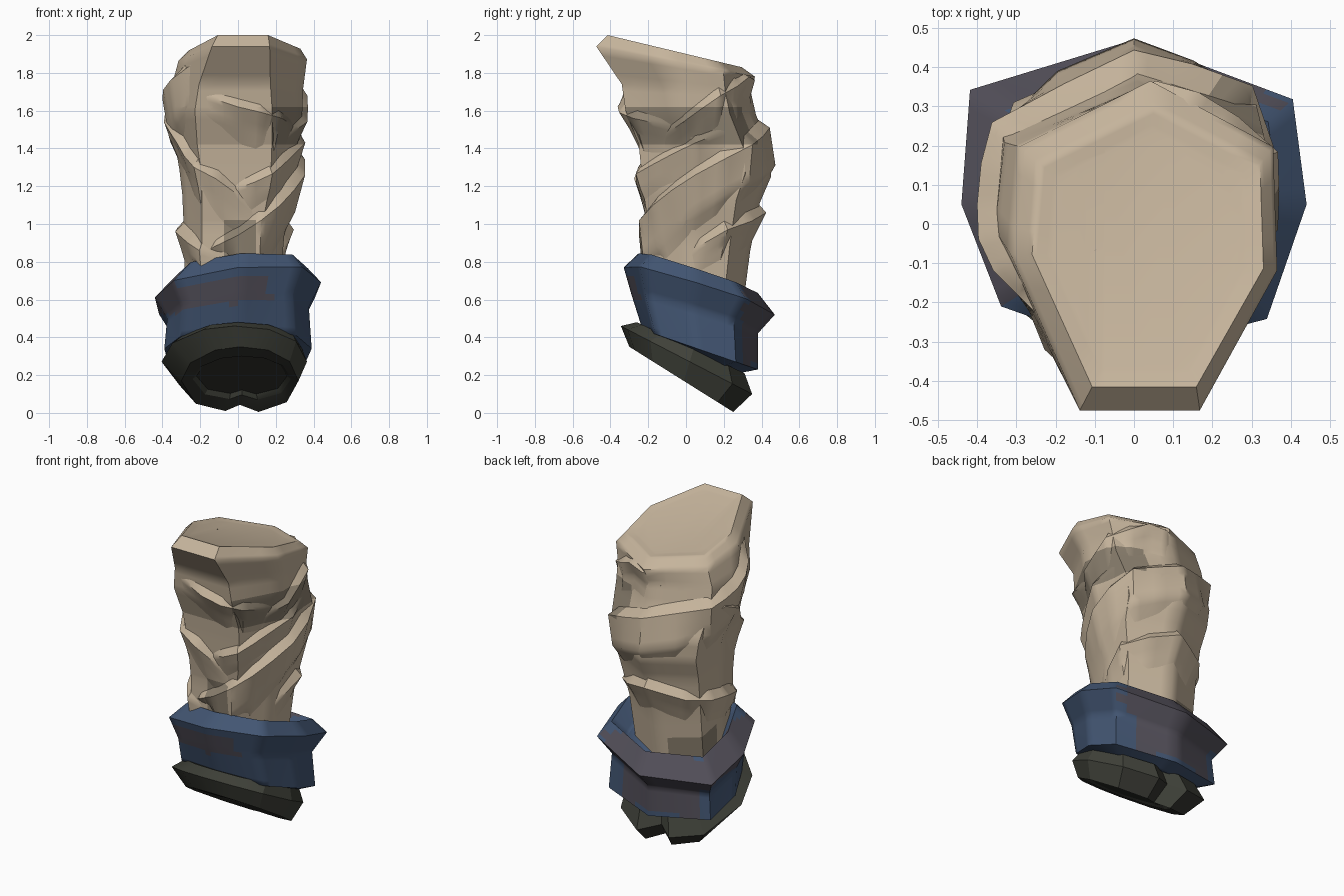
import bpy, bmesh, math
from mathutils import Vector
from mathutils.bvhtree import BVHTree

if "Cube" in bpy.data.objects:
    bpy.data.objects.remove(bpy.data.objects["Cube"])


def material(name, rgb):
    m = bpy.data.materials.new(name)
    m.diffuse_color = (*rgb, 1)
    m.use_nodes = True
    m.node_tree.nodes["Principled BSDF"].inputs["Base Color"].default_value = m.diffuse_color
    return m


TAN = material("tan cloth", (0.56, 0.455, 0.33))
BROWN = material("worn cloth", (0.27, 0.225, 0.165))
BLUE = material("blue cuff", (0.055, 0.092, 0.17))
GREY = material("worn cuff", (0.085, 0.078, 0.10))
DARK = material("dark sole", (0.05, 0.053, 0.041))
BLACK = material("sole underside", (0.033, 0.034, 0.028))


def finish(name, bm, mats, rule=None, angle=28, splits=()):
    for co, no in splits:  # clean borders for worn patches
        bmesh.ops.bisect_plane(bm, geom=bm.verts[:] + bm.edges[:] + bm.faces[:],
                               plane_co=co, plane_no=no)
    bmesh.ops.recalc_face_normals(bm, faces=bm.faces)
    if rule:
        for f in bm.faces:
            f.material_index = int(rule(f.calc_center_median(), f.normal))
    me = bpy.data.meshes.new(name)
    bm.to_mesh(me)
    bm.free()
    ob = bpy.data.objects.new(name, me)
    bpy.context.collection.objects.link(ob)
    for m in mats:
        me.materials.append(m)
    bpy.ops.object.select_all(action='DESELECT')
    ob.select_set(True)
    bpy.context.view_layer.objects.active = ob
    bpy.ops.object.shade_smooth_by_angle(angle=math.radians(angle))
    return ob


def loft(outline, rings, cuts=0):
    """Ring: centre x, front y, front z, back y, back z, half width,
    sideways slope, front widening."""
    bm = bmesh.new()
    loops = []
    for cx, yf, zf, yb, zb, rx, sx, fw in rings:
        loops.append([bm.verts.new((cx + u * rx * (fw if v < -.9 else 1),
                                    (yf + yb) / 2 + v * (yb - yf) / 2,
                                    (zf + zb) / 2 + v * (zb - zf) / 2 + sx * u))
                      for u, v in outline])
    n = len(outline)
    for a, b in zip(loops, loops[1:]):
        for i in range(n):
            j = (i + 1) % n
            bm.faces.new((a[i], a[j], b[j], b[i]))
    if cuts:
        bmesh.ops.subdivide_edges(bm, edges=bm.edges[:], cuts=cuts, use_grid_fill=True)
        bmesh.ops.holes_fill(bm, edges=[e for e in bm.edges if e.is_boundary], sides=0)
    else:
        bm.faces.new(loops[0])
        bm.faces.new(loops[-1])
    return bm


# Sole: tilted slab with a notched heel
SOLE = [(0, -1), (.48, -.9), (.85, -.55), (1, .05), (.8, .7), (.32, 1), (0, .78),
        (-.25, .97), (-.75, .75), (-1, .05), (-.85, -.5), (-.42, -.9)]
sole = loft(SOLE, [
    (.02, -.20, .30, .17, .10, .24, 0, 1),
    (.02, -.22, .30, .18, .07, .26, 0, 1),
    (.01, -.30, .35, .25, .005, .31, 0, 1),
    (-.02, -.345, .46, .35, .10, .385, 0, 1),
    (0, -.26, .48, .31, .21, .34, 0, 1)])
finish("sole", sole, [DARK, BLACK], lambda c, n: n.z < -.6)

# Cuff: flared eight-sided band, worn on its left, back and front
CUFF = [(1, -.05), (.92, .62), (0, 1), (-.95, .68), (-1, -.05),
        (-.77, -.7), (0, -1), (.77, -.78)]


def cuff_worn(c, n):
    if n.z > .75:
        return c.x < -.28 and c.y > -.15
    back = c.y > .30 and c.z > .26 and c.x < .36
    left = c.x < -.3 and c.z > .52 and c.y > -.2
    front = c.y < -.1 and -.36 < c.x < .17 and .58 + .1 * c.x < c.z < .71 + .12 * c.x
    return back or left or front


cuff = loft(CUFF, [
    (0, -.16, .42, .28, .21, .30, 0, 1),
    (0, -.23, .44, .38, .23, .39, 0, 1),
    (0, -.29, .63, .38, .42, .375, .03, 1),
    (0, -.33, .77, .47, .52, .44, .04, 1),
    (.02, -.25, .845, .38, .635, .35, .02, 1),
    (0, -.21, .78, .32, .56, .28, .01, 1)], cuts=5)
finish("cuff", cuff, [BLUE, GREY], cuff_worn, 58)

# Sleeve core: blunt front, pointed back, sloping closed top
SLEEVE = [(.42, -1), (1, -.15), (.97, .6), (.05, 1), (-.93, .6), (-1, -.05), (-.48, -1)]
PATCH = [((0, 0, z), (0, 0, 1)) for z in (1.42, 1.62, 1.02)]
PATCH += [((x, 0, 0), (1, 0, 0)) for x in (-.075, .095)]


def sleeve_worn(c, n):
    a = math.degrees(math.atan2(c.y - .05, c.x))
    side = -62 < a < 55 and 1.42 < c.z < 1.62
    low = c.y < -.05 and -.075 < c.x < .095 and c.z < 1.02
    heel = c.y > .1 and c.x < -.05 and c.z < .74
    return side or low or heel


sleeve = loft(SLEEVE, [
    (-.03, -.20, .74, .30, .55, .25, 0, 1.35),
    (-.02, -.20, 1.0, .34, .86, .265, 0, 1.35),
    (0, -.23, 1.2, .39, 1.11, .295, 0, 1.35),
    (0, -.24, 1.32, .45, 1.25, .31, 0, 1.35),
    (-.005, -.25, 1.42, .45, 1.38, .325, 0, 1.35),
    (-.01, -.32, 1.60, .37, 1.58, .35, 0, 1.3),
    (-.005, -.34, 1.74, .345, 1.69, .35, 0, 1.2),
    (.025, -.475, 1.94, .365, 1.78, .34, 0, 1),
    (.035, -.415, 2.0, .295, 1.83, .295, 0, 1),
    (.035, -.37, 1.98, .24, 1.835, .245, 0, 1)], cuts=3)
core = BVHTree.FromBMesh(sleeve)
finish("sleeve", sleeve, [TAN, BROWN], sleeve_worn, 52, PATCH)


def fold(name, path, h, drop=.3, mid=.4, keep=.45):
    """Bulge of cloth hanging below (angle, height) points, with a ledge on top."""
    pts = []
    for (a0, z0), (a1, z1) in zip(path, path[1:]):
        pts += [(a0 + (a1 - a0) * t, z0 + (z1 - z0) * t) for t in (0, .5)]
    pts.append(path[-1])
    bm = bmesh.new()
    loops = []
    for i, (a, z) in enumerate(pts):
        d = Vector((math.cos(math.radians(a)), math.sin(math.radians(a)), 0))

        def radius(height):
            hit = core.ray_cast(Vector((0, .05, height)), d)
            return hit[3] if hit[3] else .25
        end = min(1, min(i, len(pts) - 1 - i) / 2)
        out = h * end - .006
        prof = [(radius(z + .06) - .015, z + .06),
                (radius(z) + out, z),
                (radius(z - drop * mid) + out * keep, z - drop * mid),
                (radius(z - drop) - .012, z - drop)]
        loops.append([bm.verts.new(d * r + Vector((0, .05, zz))) for r, zz in prof])
    for p, q in zip(loops, loops[1:]):
        for k in range(4):
            m = (k + 1) % 4
            bm.faces.new((p[k], p[m], q[m], q[k]))
    bmesh.ops.subdivide_edges(bm, edges=bm.edges[:], cuts=3, use_grid_fill=True)
    bmesh.ops.holes_fill(bm, edges=[e for e in bm.edges if e.is_boundary], sides=0)
    finish(name, bm, [TAN, BROWN], sleeve_worn, 40, PATCH)


# Wrapped folds spiralling round the sleeve
fold("spiral_fold", [(-140, .82), (-90, .94), (-45, 1.1), (0, 1.26), (45, 1.42), (90, 1.51),
                     (150, 1.60), (180, 1.66), (205, 1.76), (230, 1.85)], .055, .33, .6, .6)
fold("left_fold", [(130, 1.50), (165, 1.58), (190, 1.50), (215, 1.36), (250, 1.24),
                   (290, 1.07)], .05, .26)
fold("low_fold", [(-20, .80), (30, .97), (90, 1.06), (130, 1.0), (180, .96),
                  (215, .90), (250, .82)], .055, .2)
fold("front_fold", [(-100, 1.17), (-75, 1.22), (-45, 1.31), (0, 1.43), (30, 1.5)], .04, .2)
fold("upper_fold", [(-120, 1.69), (-90, 1.62), (-55, 1.56), (-15, 1.5)], .045, .22)
fold("shoulder_fold", [(-40, 1.44), (-10, 1.54), (20, 1.68), (60, 1.78), (100, 1.74)], .04, .22)
